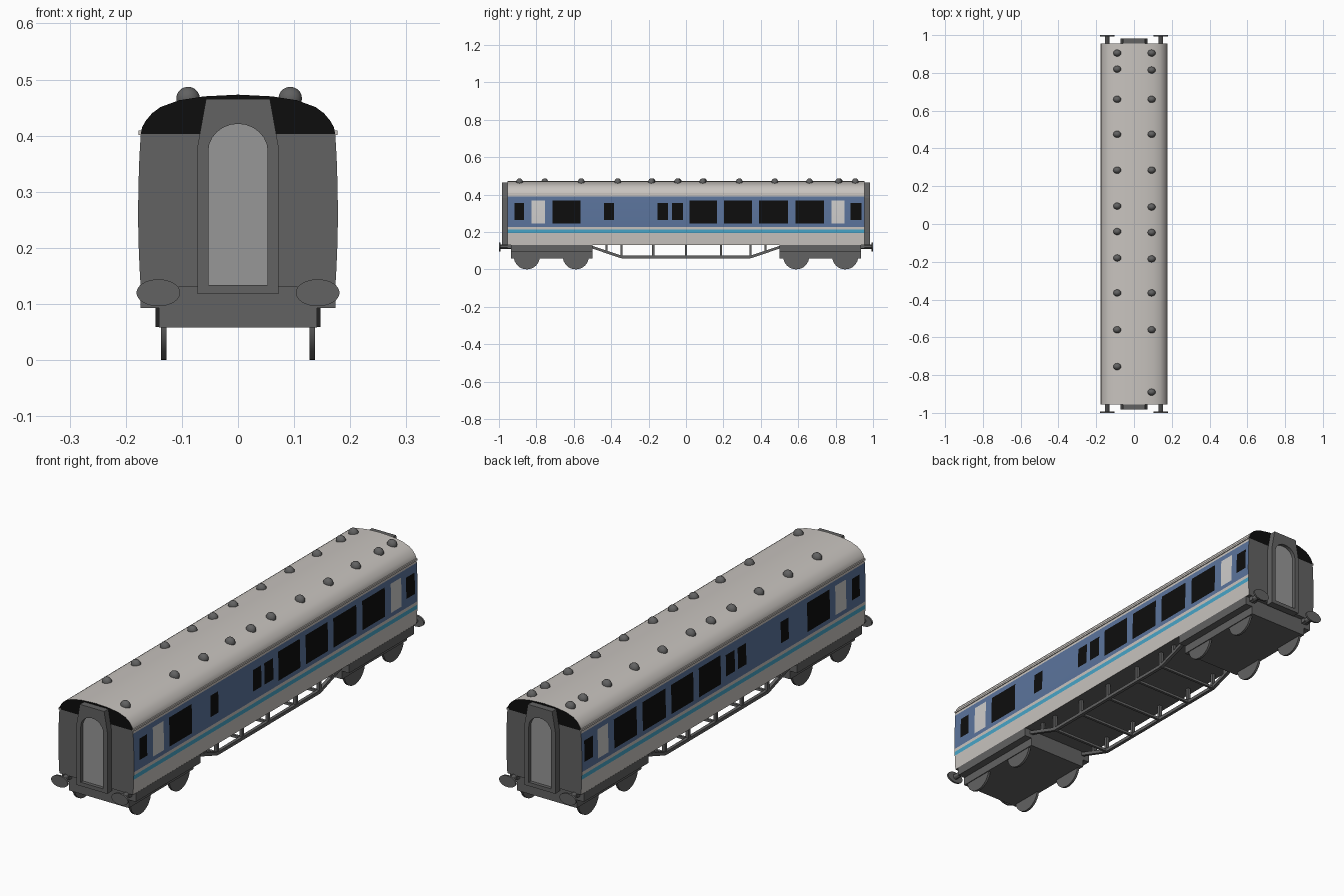
import bpy, bmesh, math
from mathutils import Vector, Matrix

if "Cube" in bpy.data.objects:
    bpy.data.objects.remove(bpy.data.objects["Cube"])


def material(name, r, g, b):
    m = bpy.data.materials.new(name)
    m.diffuse_color = (r, g, b, 1)
    m.use_nodes = True
    m.node_tree.nodes["Principled BSDF"].inputs["Base Color"].default_value = m.diffuse_color
    return m


LIGHT = material("light_grey", 0.58, 0.55, 0.52)
BLUE = material("blue", 0.105, 0.175, 0.335)
CYAN = material("cyan", 0.065, 0.38, 0.58)
DARK = material("dark_grey", 0.122, 0.122, 0.122)
BLACK = material("black", 0.004, 0.004, 0.004)
PANEL = material("door_white", 0.62, 0.61, 0.60)
GREY = material("mid_grey", 0.31, 0.31, 0.31)


def finish(name, bm, mats, smooth=False):
    bmesh.ops.recalc_face_normals(bm, faces=bm.faces)
    me = bpy.data.meshes.new(name)
    bm.to_mesh(me)
    bm.free()
    for m in mats:
        me.materials.append(m)
    ob = bpy.data.objects.new(name, me)
    bpy.context.collection.objects.link(ob)
    if smooth:
        bpy.ops.object.select_all(action='DESELECT')
        ob.select_set(True)
        bpy.context.view_layer.objects.active = ob
        bpy.ops.object.shade_smooth_by_angle(angle=math.radians(30))
    return ob


def box(bm, lo, hi):
    lo, hi = Vector(lo), Vector(hi)
    bmesh.ops.create_cube(bm, size=1, matrix=Matrix.Translation((lo + hi) / 2)
                          @ Matrix.Diagonal((*(hi - lo), 1)))


def beam(bm, p, q, w):
    p, q = Vector(p), Vector(q)
    rot = (q - p).to_track_quat('Z', 'Y').to_matrix().to_4x4()
    bmesh.ops.create_cube(bm, size=1, matrix=Matrix.Translation((p + q) / 2) @ rot
                          @ Matrix.Diagonal((w, w, (q - p).length, 1)))


def disc(bm, centre, axis, rx, ry, depth, n=32):
    rot = Matrix.Rotation(math.pi / 2, 4, axis)
    bmesh.ops.create_cone(bm, cap_ends=True, segments=n, radius1=1, radius2=1, depth=depth,
                          matrix=Matrix.Translation(centre) @ rot @ Matrix.Diagonal((rx, ry, 1, 1)))


def prism(name, loops, y0, y1, mat):
    """Extrude outlines in x, z along y; a second loop is a hole."""
    bm = bmesh.new()
    edges = []
    for loop in loops:
        vs = [bm.verts.new((x, y0, z)) for x, z in loop]
        edges += [bm.edges.new((a, b)) for a, b in zip(vs, vs[1:] + vs[:1])]
    bmesh.ops.triangle_fill(bm, edges=edges, use_beauty=True)
    ext = bmesh.ops.extrude_face_region(bm, geom=bm.faces[:])["geom"]
    bmesh.ops.translate(bm, vec=(0, y1 - y0, 0), verts=[v for v in ext if isinstance(v, bmesh.types.BMVert)])
    return finish(name, bm, [mat])


# Window and door panels: y start, y end, z bottom, z top, material slot
LO, HI = (0.265, 0.355), (0.245, 0.368)
OPENINGS = [(a, b, *h, s) for a, b, h, s in [
    (-0.916, -0.865, LO, 4), (-0.825, -0.753, HI, 5), (-0.715, -0.563, HI, 4),
    (-0.438, -0.385, LO, 4), (-0.152, -0.096, LO, 4), (-0.075, -0.016, LO, 4),
    (0.019, 0.165, HI, 4), (0.203, 0.352, HI, 4), (0.390, 0.545, HI, 4),
    (0.585, 0.737, HI, 4), (0.777, 0.847, HI, 5), (0.879, 0.937, LO, 4)]]
END = 0.955
EAVES = 0.403

# Body shell: bulging sides and arched roof, swept along y, coloured by position
side_z = [0.13, 0.16, 0.195, 0.213, 0.227, 0.245, 0.265, 0.31, 0.355, 0.368, 0.39, EAVES]
right = [(0.178 - 0.25 * (z - 0.265) ** 2, z) for z in side_z]
right += [(0.171, 0.415), (0.164, 0.427), (0.153, 0.440), (0.138, 0.451), (0.105, 0.463), (0.06, 0.470)]
profile = right + [(0, 0.473)] + [(-x, z) for x, z in reversed(right)]
ys = sorted({-END, END} | {o[i] for o in OPENINGS for i in (0, 1)})


def slot(y, z):
    for a, b, lo, hi, s in OPENINGS:
        if a < y < b and lo < z < hi:
            return s
    if 0.195 < z < 0.213:
        return 2
    return 1 if 0.227 < z < 0.39 else 0


bm = bmesh.new()
rings = [[bm.verts.new((x, y, z)) for x, z in profile] for y in ys]
for r0, r1, y0, y1 in zip(rings, rings[1:], ys, ys[1:]):
    for i in range(len(profile) - 1):
        f = bm.faces.new((r0[i], r0[i + 1], r1[i + 1], r1[i]))
        f.material_index = slot((y0 + y1) / 2, (profile[i][1] + profile[i + 1][1]) / 2)
    bm.faces.new((r0[0], r1[0], r1[-1], r0[-1])).material_index = 3
n = len(side_z)
for r in (rings[0], rings[-1]):
    bm.faces.new(r[:n] + r[-n:]).material_index = 3
    bm.faces.new(r[n - 1:len(r) - n + 1]).material_index = 4
finish("body_shell", bm, [LIGHT, BLUE, CYAN, DARK, BLACK, PANEL], True)

# Rain gutters along the eaves
bm = bmesh.new()
for s in (-1, 1):
    box(bm, (min(s * 0.168, s * 0.177), -END, 0.401), (max(s * 0.168, s * 0.177), END, 0.409))
finish("rain_gutters", bm, [LIGHT])

# End gangways with recessed arched doors
outer = [(-0.072, 0.118), (0.072, 0.118), (0.072, 0.382), (0.057, 0.465), (-0.057, 0.465), (-0.072, 0.382)]
arch = [(-0.053, 0.134), (0.053, 0.134)]
arch += [(0.053 * math.cos(t), 0.372 + 0.049 * math.sin(t)) for t in [math.pi * i / 12 for i in range(13)]]
for s, end in ((-1, "front"), (1, "back")):
    prism(end + "_gangway_frame", [outer, arch], s * 0.95, s * 0.983, DARK)
    prism(end + "_gangway_door", [arch], s * 0.95, s * 0.968, GREY)

# Roof vents
VENTS = {-0.089: (0.905, 0.82, 0.66, 0.475, 0.285, 0.095, -0.04, -0.18, -0.365, -0.56, -0.755),
         0.093: (0.905, 0.815, 0.66, 0.475, 0.285, 0.09, -0.045, -0.185, -0.365, -0.56, -0.89)}
bm = bmesh.new()
for x, row in VENTS.items():
    for y in row:
        bmesh.ops.create_uvsphere(bm, u_segments=16, v_segments=10, radius=1,
                                  matrix=Matrix.Translation((x, y, 0.466))
                                  @ Matrix.Diagonal((0.021, 0.018, 0.021, 1)))
finish("roof_vents", bm, [DARK], True)

# Bogies and wheels at both ends, buffers on each corner
bogies, wheels, buffers = bmesh.new(), bmesh.new(), bmesh.new()
for s in (-1, 1):
    a, b = sorted((s * 0.5, s * 0.936))
    box(bogies, (-0.174, a, 0.093), (0.174, b, 0.131))
    box(bogies, (-0.141, a, 0.058), (0.141, b, 0.1))
    for side in (-1, 1):
        for y in (0.589, 0.851):
            disc(wheels, (side * 0.1325, s * y, 0.07), 'Y', 0.07, 0.07, 0.01)
        disc(buffers, (side * 0.142, s * 0.996, 0.12), 'X', 0.039, 0.024, 0.008)
        disc(buffers, (side * 0.142, s * 0.96, 0.122), 'X', 0.012, 0.012, 0.07, 12)
        # bracket joining the buffer shaft to the bogie
        c, d = sorted((s * 0.92, s * 0.955))
        box(buffers, (side * 0.142 - 0.014, c, 0.112), (side * 0.142 + 0.014, d, 0.132))
finish("bogies", bogies, [DARK])
finish("wheels", wheels, [DARK], True)
finish("buffers", buffers, [DARK], True)

# Underframe truss: rails, posts and cross bars
bm = bmesh.new()
path = [(-0.52, 0.125), (-0.345, 0.066), (0.345, 0.066), (0.52, 0.125)]
for x in (-0.14, 0.14):
    for p, q in zip(path, path[1:]):
        beam(bm, (x, *p), (x, *q), 0.014)
    for y in (-0.425, -0.345, -0.175, 0, 0.187, 0.345, 0.425):
        z = 0.066 if abs(y) < 0.35 else 0.095
        beam(bm, (x, y, z), (x, y, 0.131), 0.013)
for y in (-0.345, -0.175, 0, 0.187, 0.345):
    beam(bm, (-0.14, y, 0.066), (0.14, y, 0.066), 0.011)
finish("underframe_truss", bm, [DARK])
